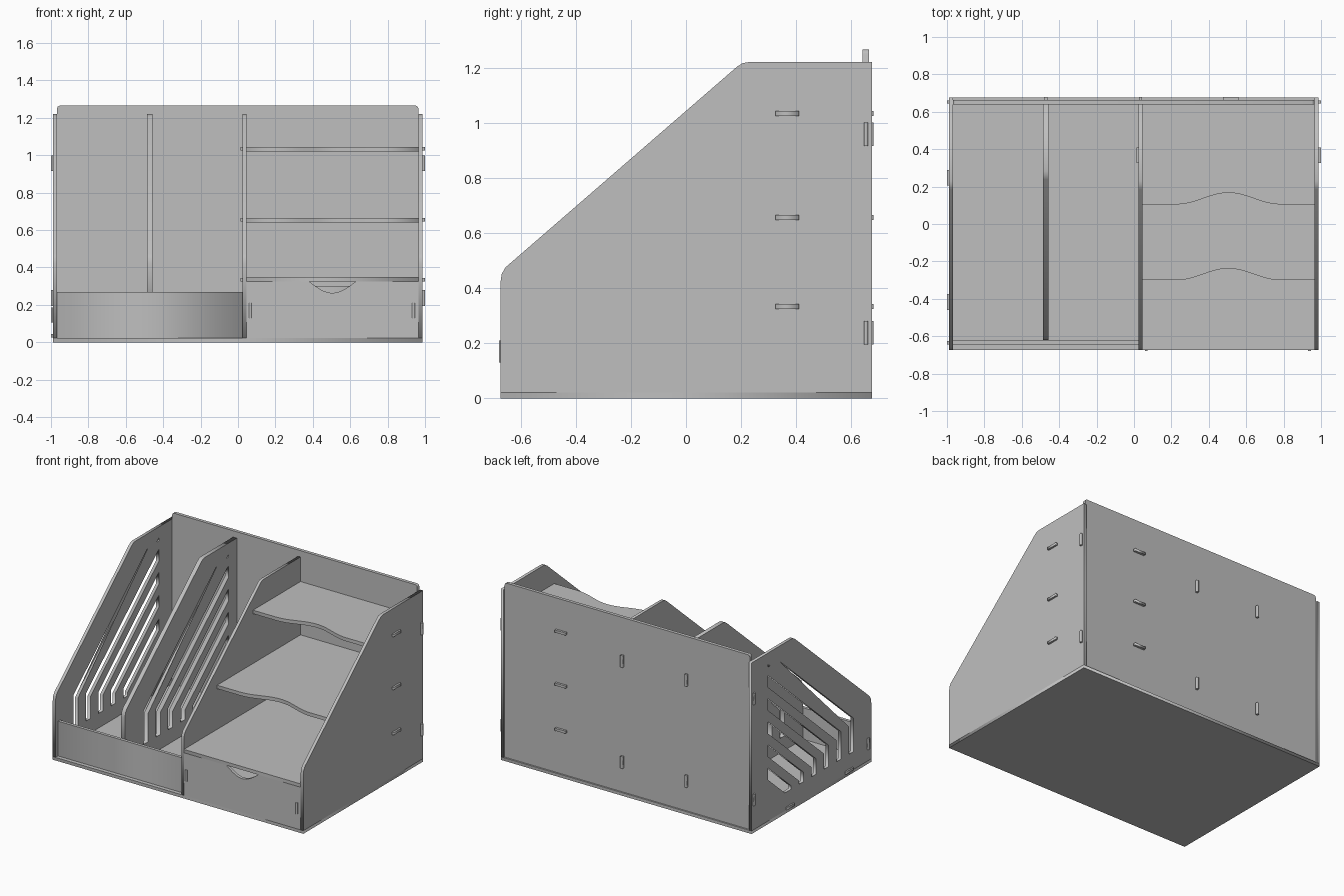
import bpy, math
from mathutils import Matrix

if "Cube" in bpy.data.objects:
    bpy.data.objects.remove(bpy.data.objects["Cube"])

grey = bpy.data.materials.new("light_grey")
grey.diffuse_color = (0.52, 0.52, 0.52, 1)
grey.use_nodes = True
grey.node_tree.nodes["Principled BSDF"].inputs["Base Color"].default_value = grey.diffuse_color

# local (u, v, depth) to world for a sheet facing each axis
AXES = {
    "x": Matrix(((0, 0, 1, 0), (1, 0, 0, 0), (0, 1, 0, 0), (0, 0, 0, 1))),
    "y": Matrix(((1, 0, 0, 0), (0, 0, -1, 0), (0, 1, 0, 0), (0, 0, 0, 1))),
    "z": Matrix.Identity(4),
}


def sheet(name, axis, lo, hi, outline, holes=()):
    """Cut sheet: 2D outline with holes, spanning lo..hi along the axis."""
    curve = bpy.data.curves.new(name, "CURVE")
    curve.dimensions = "2D"
    curve.fill_mode = "BOTH"
    curve.extrude = (hi - lo) / 2
    for loop in (outline, *holes):
        s = curve.splines.new("POLY")
        s.points.add(len(loop) - 1)
        for p, (u, v) in zip(s.points, loop):
            p.co = (u, v, 0, 1)
        s.use_cyclic_u = True
    tmp = bpy.data.objects.new(name + "_curve", curve)
    bpy.context.collection.objects.link(tmp)
    bpy.context.view_layer.update()
    dg = bpy.context.evaluated_depsgraph_get()
    mesh = bpy.data.meshes.new_from_object(tmp.evaluated_get(dg))
    bpy.data.objects.remove(tmp)
    mid = (lo + hi) / 2
    mesh.transform(Matrix.Translation((0, 0, -mid if axis == "y" else mid)))
    mesh.transform(AXES[axis])
    mesh.materials.clear()
    mesh.materials.append(grey)
    ob = bpy.data.objects.new(name, mesh)
    bpy.context.collection.objects.link(ob)
    return ob


def box(name, x0, x1, y0, y1, z0, z1):
    return sheet(name, "z", z0, z1, [(x0, y0), (x1, y0), (x1, y1), (x0, y1)])


def side_outline(shift, bottom, back):
    """Sloped side profile with softened corners."""
    front = [(-0.673, bottom), (-0.673, 0.42), (-0.669, 0.45), (-0.655, 0.475)]
    top = [(0.185, 1.203), (0.205, 1.216), (0.23, 1.22)]
    return [(y + shift, z) for y, z in front + top] + [(back, 1.22), (back, bottom)]


def slots(shift):
    """Bent slots: a short upright leg, then a run parallel to the slope."""
    out = []
    for k in range(6):
        y0, end, foot, w, t = -0.47 + 0.14 * k, 0.49, 0.15, 0.05, 0.085
        f = lambda y: 0.39 + 0.87 * (y + 0.47) - 0.165 * k
        pts = [(y0, foot), (y0, f(y0))]
        if f(end) > 1.12:
            pts += [(0.37, 1.12), (end, 1.12)]
        else:
            pts += [(end, f(end))]
        pts.append((end, f(end) - t))
        if f(y0 + w) - t > foot:
            pts += [(y0 + w, f(y0 + w) - t), (y0 + w, foot)]
        else:
            pts.append((y0 + w + 0.02, foot))
        out.append([(y + shift, z) for y, z in pts])
    return out


# Base, floor and upright panels
box("base", -0.99, 0.987, -0.673, 0.675, 0, 0.022)
box("left_floor", -0.968, 0.024, -0.645, 0.64, 0.022, 0.046)
side = side_outline(0, 0.022, 0.675)
sheet("left_side", "x", -0.99, -0.968, side, slots(0))
sheet("right_side", "x", 0.965, 0.987, side)
sheet("middle_divider", "x", 0.024, 0.045, side_outline(0, 0.022, 0.64))
sheet("file_divider", "x", -0.487, -0.457, side_outline(0.053, 0.046, 0.64), slots(0.057))

# Back and front panels
sheet("back_panel", "y", 0.64, 0.664,
      [(-0.968, 0.022), (0.965, 0.022), (0.965, 1.25), (0.96, 1.261),
       (0.95, 1.265), (-0.953, 1.265), (-0.963, 1.261), (-0.968, 1.25)])
box("left_front_panel", -0.968, 0.024, -0.645, -0.623, 0.022, 0.27)

# Shelves with a shallow scoop in the front edge
SHELVES = [("top_shelf", 1.02, 0.105), ("centre_shelf", 0.64, -0.3)]
for name, z, y in SHELVES:
    edge = [(0.045, y)]
    for i in range(25):
        a = i / 24
        edge.append((0.23 + 0.55 * a, y + 0.031 * (1 - math.cos(2 * math.pi * a))))
    sheet(name, "z", z, z + 0.025, edge + [(0.965, y), (0.965, 0.64), (0.045, 0.64)])
box("lower_shelf", 0.045, 0.965, -0.673, 0.64, 0.326, 0.35)

# Drawer with a finger notch
notch = [(0.505 + 0.125 * t, 0.326 - 0.062 * math.cos(t * math.pi / 2))
         for t in [1 - i / 8 for i in range(17)]]
sheet("drawer_front", "y", -0.673, -0.651,
      [(0.045, 0.022), (0.965, 0.022), (0.965, 0.326)] + notch + [(0.045, 0.326)])
box("drawer_floor", 0.077, 0.925, -0.651, 0.6, 0.03, 0.052)
box("drawer_back", 0.077, 0.925, 0.578, 0.6, 0.052, 0.3)
for name, x in (("left", 0.055), ("right", 0.927)):
    box(f"drawer_{name}_side", x, x + 0.02, -0.651, 0.6, 0.03, 0.3)
    box(f"drawer_{name}_tab", x + 0.003, x + 0.018, -0.679, -0.673, 0.13, 0.21)

# Joint tabs poking through the sides and the back
for z in (1.025, 0.647, 0.325):
    box("shelf_right_tab", 0.987, 1.0, 0.325, 0.41, z, z + 0.018)
    box("shelf_divider_tab", 0.013, 0.024, 0.325, 0.41, z, z + 0.018)
    box("shelf_back_tab", 0.475, 0.56, 0.664, 0.68, z, z + 0.018)
for z in (0.195, 0.915):
    for x0, x1 in ((-1.0, -0.99), (0.987, 1.0)):
        box("back_panel_tab", x0, x1, 0.645, 0.661, z, z + 0.085)
    for x in (-0.48, 0.026):
        box("divider_back_tab", x, x + 0.017, 0.664, 0.68, z, z + 0.085)
box("front_panel_tab", -1.0, -0.99, -0.643, -0.625, 0.105, 0.185)
for y in (-0.46, 0.205):
    box("floor_tab", -1.0, -0.99, y, y + 0.085, 0.025, 0.044)
